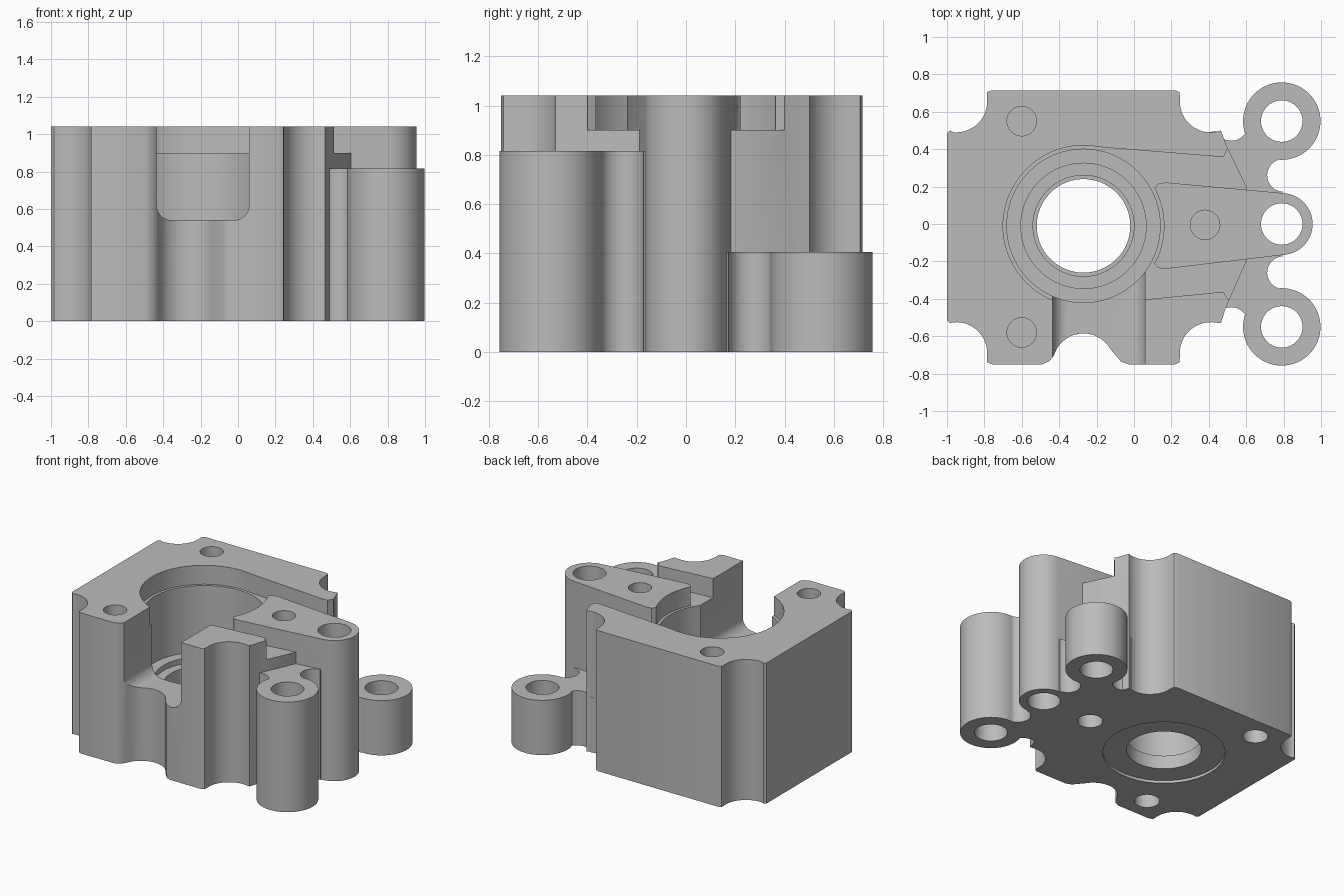
import bpy, bmesh
from math import sin, cos, radians

cube = bpy.data.objects.get("Cube")
if cube:
    bpy.data.objects.remove(cube, do_unlink=True)

TOP = 1.04
BORE = (-0.27, -0.01)

metal = bpy.data.materials.new("cast_grey")
metal.diffuse_color = (0.5, 0.5, 0.5, 1)
metal.use_nodes = True
metal.node_tree.nodes["Principled BSDF"].inputs["Base Color"].default_value = (0.5, 0.5, 0.5, 1)


def arc(cx, cy, r, a0, a1, n=14):
    angles = [radians(a0 + (a1 - a0) * i / n) for i in range(n + 1)]
    return [(cx + r * cos(a), cy + r * sin(a)) for a in angles]


def flip(points):
    return [(x, -y) for x, y in points]


def prism(name, points, low, high, along="z"):
    """Extrude a closed outline between two levels along z or y."""
    bm = bmesh.new()
    place = (lambda p, h: (p[0], p[1], h)) if along == "z" else (lambda p, h: (p[0], h, p[1]))
    base = bm.faces.new([bm.verts.new(place(p, low)) for p in points])
    new = bmesh.ops.extrude_face_region(bm, geom=[base])["geom"]
    shift = (0, 0, high - low) if along == "z" else (0, high - low, 0)
    bmesh.ops.translate(bm, vec=shift, verts=[v for v in new if isinstance(v, bmesh.types.BMVert)])
    bmesh.ops.recalc_face_normals(bm, faces=bm.faces)
    mesh = bpy.data.meshes.new(name)
    bm.to_mesh(mesh)
    bm.free()
    mesh.materials.append(metal)
    ob = bpy.data.objects.new(name, mesh)
    bpy.context.collection.objects.link(ob)
    return ob


def disc(name, x, y, r, low, high, n=64):
    return prism(name, arc(x, y, r, 0, 360 - 360 / n, n - 1), low, high)


def combine(target, tool, operation):
    mod = target.modifiers.new("combine", "BOOLEAN")
    mod.operation = operation
    mod.solver = "EXACT"
    mod.object = tool
    bpy.context.view_layer.objects.active = target
    bpy.ops.object.modifier_apply(modifier=mod.name)
    bpy.data.objects.remove(tool, do_unlink=True)


def cut(tool):
    combine(housing, tool, "DIFFERENCE")


def join(tool):
    combine(housing, tool, "UNION")


# Main block with scalloped corners and a scallop in the front face
outline = [(-0.49, -0.75), (-0.455, -0.735), (-0.43, -0.705)]
outline += arc(-0.27, -0.75, 0.165, 150, 30)
outline += [(-0.1, -0.70), (-0.07, -0.735), (-0.03, -0.75), (0.22, -0.75), (0.243, -0.74), (0.245, -0.715)]
outline += arc(0.41, -0.69, 0.165, 180, 80)
outline += [(0.465, -0.53), (0.49, -0.45), (0.605, -0.19), (0.605, 0.19), (0.49, 0.43), (0.465, 0.5)]
outline += arc(0.41, 0.655, 0.165, 280, 180)
outline += [(0.245, 0.685), (0.243, 0.705), (0.22, 0.715), (-0.76, 0.715), (-0.785, 0.705), (-0.787, 0.68)]
outline += arc(-0.95, 0.655, 0.165, 0, -95)
outline += [(-0.985, 0.5), (-1, 0.485), (-1, -0.515), (-0.985, -0.53)]
outline += arc(-0.95, -0.69, 0.165, 95, 0)
outline += [(-0.787, -0.72), (-0.785, -0.74), (-0.76, -0.75)]
housing = prism("pump_housing", outline, 0, TOP)

# Upper recess that opens to the right on both sides of the arm
recess = [(-0.27, 0.418), (0.45, 0.36), (0.48, 0.362), (0.5, 0.4), (0.8, 0.4),
          (0.8, -0.4), (0.5, -0.4), (0.48, -0.365), (0.45, -0.365), (-0.27, -0.436)]
cut(prism("channel_cutter", recess, 0.9, 1.2))

# Centre arm with a rounded end
arm = arc(0.79, 0, 0.165, -84, 84, 24)
arm += [(0.17, 0.222), (0.13, 0.215), (0.108, 0.19), (0.108, 0.15), (0.05, 0.1),
        (0.05, -0.1), (0.108, -0.17), (0.108, -0.21), (0.13, -0.235), (0.17, -0.24)]
join(prism("centre_arm", arm, 0, TOP))

# Outer mounting lugs on fillet-sided necks
neck = [(0.4, 0.1), (0.4, 0.49)] + arc(0.52, 0.535, 0.09, 205, 335)
neck += [(0.79, 0.5)] + arc(0.8, 0.26, 0.088, 92, 266) + [(0.79, 0.1)]
for name, side, height in (("back_lug", 1, 0.405), ("front_lug", -1, 0.815)):
    join(prism(name + "_neck", neck if side > 0 else flip(neck), 0, height))
    join(disc(name, 0.79, 0.55 * side, 0.207, 0, height))

# Stepped bore and the shallow seat underneath
for radius, floor in ((0.43, 0.9), (0.41, 0.41), (0.335, 0.37), (0.27, 0.12), (0.25, -0.1)):
    cut(disc("bore_cutter", *BORE, radius, floor, 1.3, 96))
cut(disc("seat_cutter", *BORE, 0.41, -0.1, 0.02, 96))

# Rounded window through the front wall
window = [(-0.435, 1.2)] + arc(-0.355, 0.62, 0.08, 180, 270, 8)
window += arc(-0.02, 0.62, 0.08, 270, 360, 8) + [(0.06, 1.2)]
cut(prism("window_cutter", window, -1, -0.2, "y"))

# Through holes in the lugs
for y in (-0.55, 0, 0.55):
    cut(disc("lug_hole_cutter", 0.79, y, 0.111, -0.1, 1.2, 40))

# Blind bolt holes from above and below
for x, y in ((-0.6, 0.55), (-0.6, -0.58), (0.38, -0.005)):
    cut(disc("top_hole_cutter", x, y, 0.079, 0.75, 1.2, 32))
    cut(disc("bottom_hole_cutter", x, y, 0.085, -0.1, 0.25, 32))

# Smooth round walls, sharp edges
bpy.ops.object.select_all(action="DESELECT")
housing.select_set(True)
bpy.context.view_layer.objects.active = housing
bpy.ops.object.shade_smooth_by_angle(angle=radians(30))
